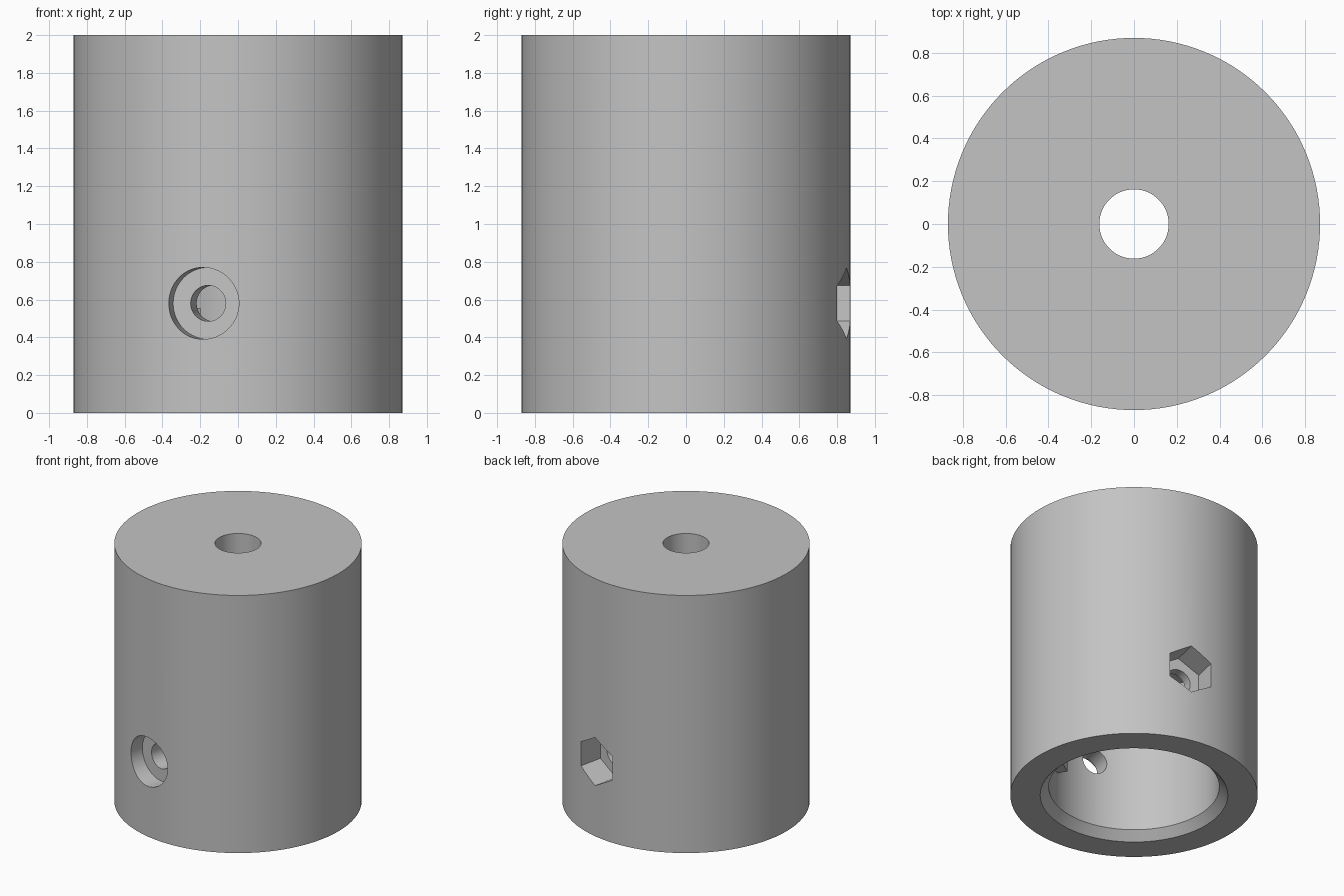
import bpy
import bmesh
from math import radians, pi
from mathutils import Matrix, Vector

cube = bpy.data.objects.get("Cube")
if cube:
    bpy.data.objects.remove(cube, do_unlink=True)

SCREW_Z = 0.58
SCREW_ANGLE = radians(257.7)      # side of the round screw head recess

grey = bpy.data.materials.new("plain_grey")
grey.use_nodes = True
colour = (0.55, 0.55, 0.55, 1)
grey.diffuse_color = colour
grey.node_tree.nodes["Principled BSDF"].inputs["Base Color"].default_value = colour


def make_object(name, bm):
    bmesh.ops.recalc_face_normals(bm, faces=bm.faces)
    mesh = bpy.data.meshes.new(name)
    bm.to_mesh(mesh)
    bm.free()
    mesh.materials.append(grey)
    obj = bpy.data.objects.new(name, mesh)
    bpy.context.collection.objects.link(obj)
    return obj


def revolve(name, profile, steps=128):
    """Spin a closed (radius, height) profile around z."""
    bm = bmesh.new()
    verts = [bm.verts.new((r, 0, z)) for r, z in profile]
    edges = [bm.edges.new((v, verts[i - 1])) for i, v in enumerate(verts)]
    bmesh.ops.spin(bm, geom=verts + edges, axis=(0, 0, 1), cent=(0, 0, 0),
                   angle=2 * pi, steps=steps, use_duplicate=False)
    bmesh.ops.remove_doubles(bm, verts=bm.verts, dist=0.0005)
    return make_object(name, bm)


def radial_prism(name, radius, sides, angle, start, end):
    """Prism lying along a radius of the body at screw height."""
    bm = bmesh.new()
    bmesh.ops.create_cone(bm, cap_ends=True, segments=sides, radius1=radius,
                          radius2=radius, depth=end - start)
    # point the prism outwards; hexagon corners lie at mid height
    place = (Matrix.Translation((0, 0, SCREW_Z)) @ Matrix.Rotation(angle, 4, 'Z')
             @ Matrix.Translation(((start + end) / 2, 0, 0))
             @ Matrix.Rotation(pi / 2, 4, 'Y') @ Matrix.Rotation(pi / 2, 4, 'Z'))
    bm.transform(place)
    return make_object(name, bm)


def lug(name, angle):
    """Small block standing out from the bore wall."""
    bm = bmesh.new()
    bmesh.ops.create_cube(bm, size=1)
    bm.transform(Matrix.Rotation(angle, 4, 'Z') @ Matrix.Translation((0.6, 0, 0.445))
                 @ Matrix.Diagonal(Vector((0.16, 0.2, 0.22, 1))))
    return make_object(name, bm)


def combine(target, tool, operation):
    mod = target.modifiers.new(tool.name, 'BOOLEAN')
    mod.operation = operation
    mod.solver = 'EXACT'
    mod.object = tool
    bpy.context.view_layer.objects.active = target
    bpy.ops.object.modifier_apply(modifier=mod.name)
    bpy.data.objects.remove(tool, do_unlink=True)


# Body: chamfered wide bore below, narrow hole through the top
body = revolve("cylinder_body", [
    (0.87, 0), (0.87, 2), (0.162, 2), (0.162, 1.2),
    (0.6, 1.2), (0.6, 0.065), (0.66, 0)])

# Cross screw: clearance hole, round head recess and hexagonal nut pocket
combine(body, radial_prism("screw_hole", 0.095, 48, SCREW_ANGLE, -1, 1), 'DIFFERENCE')
combine(body, radial_prism("head_recess", 0.19, 64, SCREW_ANGLE, 0.74, 1), 'DIFFERENCE')
combine(body, radial_prism("nut_pocket", 0.187, 6, SCREW_ANGLE + pi, 0.67, 1), 'DIFFERENCE')

# Pair of opposite lugs inside the bore
for side, turn in (("front", 0), ("back", pi)):
    combine(body, lug(side + "_lug", radians(303) + turn), 'UNION')

bpy.ops.object.select_all(action='DESELECT')
body.select_set(True)
bpy.context.view_layer.objects.active = body
bpy.ops.object.shade_smooth_by_angle(angle=radians(30))
